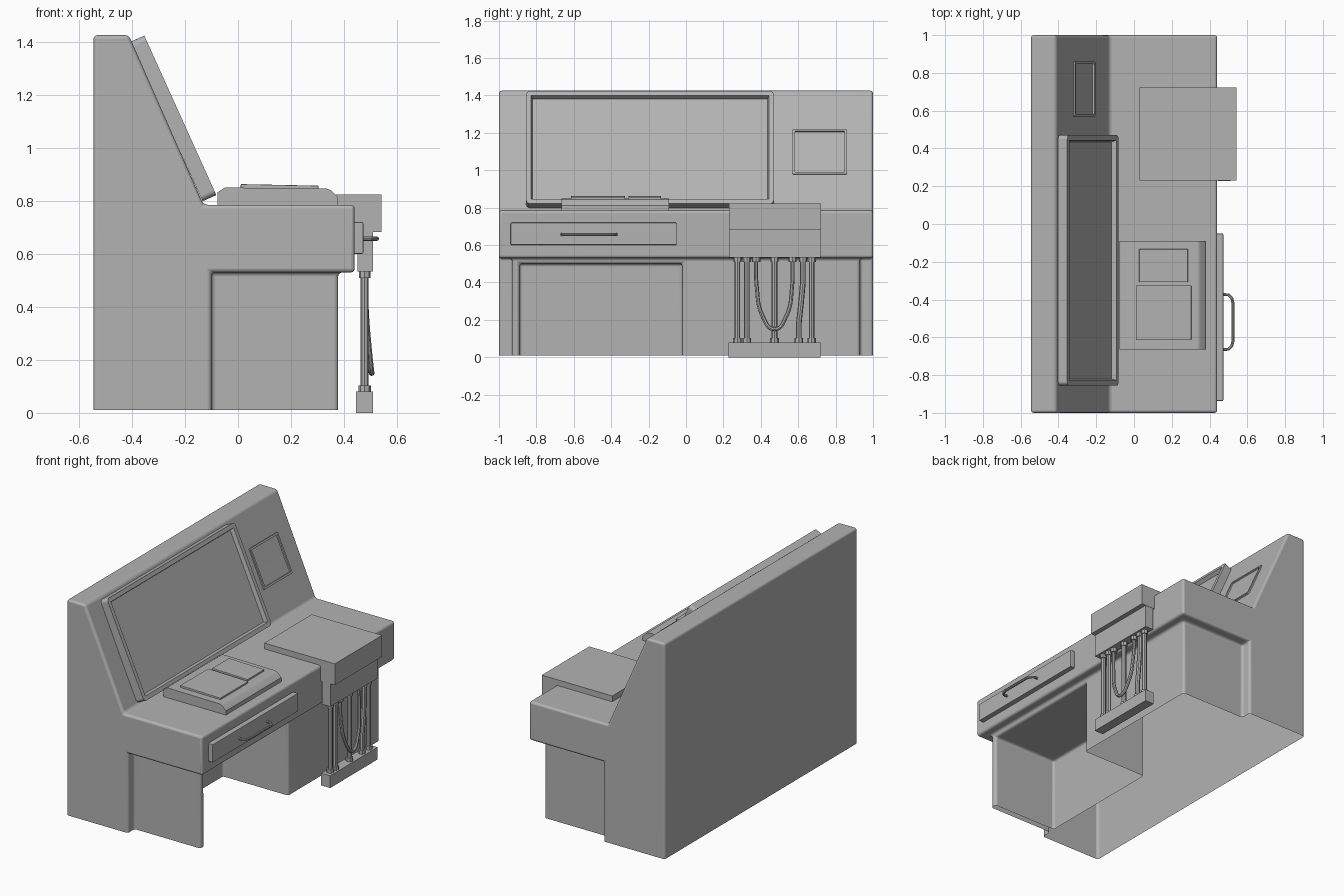
import bpy, bmesh, math
from mathutils import Matrix, Vector

if "Cube" in bpy.data.objects:
    bpy.data.objects.remove(bpy.data.objects["Cube"])

GREY = bpy.data.materials.new("dark_grey")
GREY.diffuse_color = (0.45, 0.45, 0.45, 1)
GREY.use_nodes = True
GREY.node_tree.nodes["Principled BSDF"].inputs["Base Color"].default_value = GREY.diffuse_color


def smooth(obj):
    """Shared finish: grey paint, smooth shading with flat-looking large faces."""
    obj.data.materials.clear()
    obj.data.materials.append(GREY)
    bpy.ops.object.select_all(action='DESELECT')
    obj.select_set(True)
    bpy.context.view_layer.objects.active = obj
    bpy.ops.object.shade_smooth_by_angle(angle=math.radians(35))
    mod = obj.modifiers.new("weighted_normals", 'WEIGHTED_NORMAL')
    mod.keep_sharp = True


def bevel_edges(bm, offset, segments):
    edges = [e for e in bm.edges if e.calc_face_angle(0) > 0.2]
    bmesh.ops.bevel(bm, geom=edges, offset=offset, segments=segments,
                    profile=0.5, affect='EDGES', clamp_overlap=True)


def finish(name, bm, bevel=0.0):
    bmesh.ops.recalc_face_normals(bm, faces=bm.faces)
    if bevel:
        bevel_edges(bm, bevel, 2)
    mesh = bpy.data.meshes.new(name)
    bm.to_mesh(mesh)
    bm.free()
    obj = bpy.data.objects.new(name, mesh)
    bpy.context.collection.objects.link(obj)
    smooth(obj)
    return obj


def box(name, x, y, z, bevel=0.0, tilt=0.0):
    bm = bmesh.new()
    bmesh.ops.create_cube(bm, size=1)
    size = [b - a for a, b in (x, y, z)]
    mid = Vector([(a + b) / 2 for a, b in (x, y, z)])
    bm.transform(Matrix.Translation(mid) @ Matrix.Rotation(tilt, 4, 'Y')
                 @ Matrix.Diagonal((*size, 1)))
    return finish(name, bm, bevel)


def prism(name, profile, y0, y1):
    """Extrude an xz outline along y."""
    bm = bmesh.new()
    face = bm.faces.new([bm.verts.new((x, y0, z)) for x, z in profile])
    out = bmesh.ops.extrude_face_region(bm, geom=[face])
    bmesh.ops.translate(bm, vec=(0, y1 - y0, 0),
                        verts=[g for g in out['geom'] if isinstance(g, bmesh.types.BMVert)])
    return finish(name, bm)


def tube(name, points, radius, bezier=False):
    data = bpy.data.curves.new(name, 'CURVE')
    data.dimensions = '3D'
    data.bevel_depth, data.bevel_resolution, data.use_fill_caps = radius, 2, True
    data.resolution_u = 8
    spline = data.splines.new('BEZIER' if bezier else 'POLY')
    if bezier:
        spline.bezier_points.add(len(points) - 1)
        for p, co in zip(spline.bezier_points, points):
            p.co = co
            p.handle_left_type = p.handle_right_type = 'AUTO'
    else:
        spline.points.add(len(points) - 1)
        for p, co in zip(spline.points, points):
            p.co = (*co, 1)
    obj = bpy.data.objects.new(name, data)
    bpy.context.collection.objects.link(obj)
    bpy.ops.object.select_all(action='DESELECT')
    obj.select_set(True)
    bpy.context.view_layer.objects.active = obj
    bpy.ops.object.convert(target='MESH')
    smooth(bpy.context.view_layer.objects.active)


# Sloped face of the back: origin at its foot, axes along y, up the slope, outward
UP = Vector((-0.28, 0, 0.62)).normalized()
OUT = Vector((UP.z, 0, -UP.x))
SLOPE = Matrix.Translation((-0.13, 0, 0.79)) @ Matrix(
    ((0, UP.x, OUT.x), (1, 0, 0), (0, UP.z, OUT.z))).to_4x4()


def sloped_frame(name, y, v, thick, rim, depth, corner):
    """Rounded panel lying on the slope with a recessed centre."""
    bm = bmesh.new()
    bmesh.ops.create_cube(bm, size=1)
    bm.transform(Matrix.Translation((sum(y) / 2, sum(v) / 2, thick / 2))
                 @ Matrix.Diagonal((y[1] - y[0], v[1] - v[0], thick, 1)))
    posts = [e for e in bm.edges if abs(e.verts[0].co.z - e.verts[1].co.z) > thick / 2]
    bmesh.ops.bevel(bm, geom=posts, offset=corner, segments=4, profile=0.5, affect='EDGES')
    bm.normal_update()
    top = [f for f in bm.faces if f.normal.z > 0.9][0]
    bmesh.ops.inset_region(bm, faces=[top], thickness=rim)
    bmesh.ops.inset_region(bm, faces=[top], thickness=rim * 0.3, depth=-depth)
    bm.transform(SLOPE)
    return finish(name, bm)


# Main shell: upright back, sloped face, desk slab, plus pedestal minus knee space
body = prism("console_body", [(-0.545, -0.05), (-0.545, 1.425), (-0.412, 1.425), (-0.13, 0.785),
                              (0.44, 0.785), (0.44, 0.53), (-0.1, 0.53), (-0.1, -0.05)], -1, 1)
pedestal = box("pedestal_tool", (-0.3, 0.378), (-0.93, 0.93), (-0.04, 0.6))
knee = box("knee_tool", (-0.095, 0.7), (-0.89, -0.02), (-0.2, 0.5))
body.modifiers.clear()
for tool, operation in ((pedestal, 'UNION'), (knee, 'DIFFERENCE')):
    mod = body.modifiers.new(operation, 'BOOLEAN')
    mod.object, mod.operation, mod.solver = tool, operation, 'EXACT'
bpy.context.view_layer.update()
shell = bmesh.new()
shell.from_object(body, bpy.context.evaluated_depsgraph_get())
body.modifiers.clear()
for tool in (pedestal, knee):
    bpy.data.objects.remove(tool)

# The shell is open underneath: cut it at floor level, then round its edges
bmesh.ops.bisect_plane(shell, geom=shell.verts[:] + shell.edges[:] + shell.faces[:],
                       plane_co=(0, 0, 0.01), plane_no=(0, 0, 1), clear_inner=True)
bmesh.ops.remove_doubles(shell, verts=shell.verts, dist=0.0005)
bmesh.ops.dissolve_limit(shell, angle_limit=0.02, verts=shell.verts, edges=shell.edges)
bevel_edges(shell, 0.0145, 3)
shell.to_mesh(body.data)
shell.free()
smooth(body)

# Screens on the slope
sloped_frame("main_screen", (-0.855, 0.47), (0.009, 0.669), 0.057, 0.027, 0.025, 0.022)
sloped_frame("small_screen", (0.57, 0.86), (0.204, 0.468), 0.01, 0.013, 0.009, 0.006)

# Control pad on the desk
prism("control_pad", [(-0.077, 0.78), (-0.077, 0.832), (-0.05, 0.85), (0.335, 0.846),
                      (0.35, 0.84), (0.378, 0.812), (0.378, 0.78)], -0.665, -0.09)
box("large_key_plate", (0.01, 0.303), (-0.615, -0.325), (0.84, 0.86), 0.003, 0.02)
box("small_key_plate", (0.027, 0.285), (-0.308, -0.133), (0.84, 0.86), 0.003, 0.02)

# Drawer and its pull
box("drawer_front", (0.43, 0.473), (-0.937, -0.05), (0.6, 0.72), 0.006)
tube("drawer_handle", [(0.465, -0.665, 0.657), (0.5, -0.663, 0.657), (0.518, -0.645, 0.657),
                       (0.524, -0.62, 0.657), (0.524, -0.42, 0.657), (0.518, -0.393, 0.657),
                       (0.5, -0.375, 0.657), (0.465, -0.373, 0.657)], 0.008)

# Unit hooked over the desk edge, with hose manifolds
prism("hanging_unit", [(0.03, 0.78), (0.03, 0.823), (0.542, 0.823), (0.542, 0.683),
                       (0.435, 0.683), (0.435, 0.78)], 0.23, 0.722)
box("upper_manifold", (0.45, 0.51), (0.23, 0.72), (0.533, 0.69))
box("lower_manifold", (0.445, 0.51), (0.228, 0.72), (0.0, 0.08))

# Straight and bent pipes with end collars
X = 0.478
for top, foot in [(0.275, 0.275), (0.325, 0.325), (0.473, 0.473), (0.625, 0.603), (0.672, 0.672)]:
    tube("pipe", [(X, top, 0.54), (X, top, 0.4), (X, (top + foot) / 2, 0.28),
                  (X, foot, 0.18), (X, foot, 0.07)], 0.015)
    tube("lower_collar", [(X, foot, 0.07), (X, foot, 0.103)], 0.023)
for y in (0.275, 0.325, 0.375, 0.473, 0.57, 0.625, 0.672):
    tube("upper_collar", [(X, y, 0.508), (X, y, 0.54)], 0.022)

# Looped hose hanging in front of the pipes
tube("looped_hose", [(X, 0.375, 0.53), (X + 0.005, 0.378, 0.38), (X + 0.018, 0.41, 0.22),
                     (X + 0.026, 0.473, 0.15), (X + 0.018, 0.536, 0.22),
                     (X + 0.005, 0.567, 0.38), (X, 0.57, 0.53)], 0.011, bezier=True)
